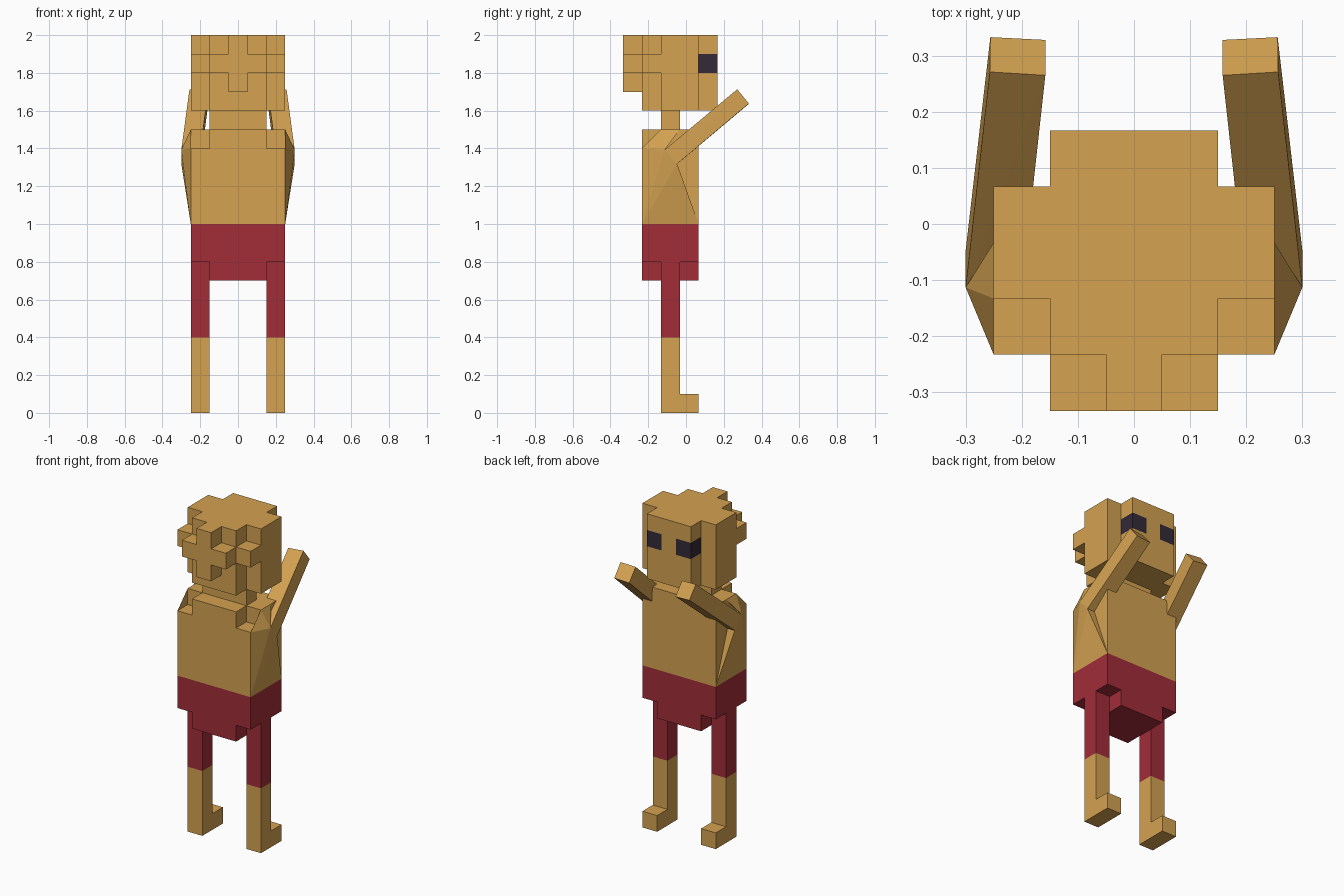
import bpy, bmesh
from mathutils import Vector

if "Cube" in bpy.data.objects:
    bpy.data.objects.remove(bpy.data.objects["Cube"])


def material(name, rgb):
    m = bpy.data.materials.new(name)
    m.diffuse_color = (*rgb, 1)
    m.use_nodes = True
    m.node_tree.nodes["Principled BSDF"].inputs["Base Color"].default_value = m.diffuse_color
    return m


TAN = material("tan skin", (0.66, 0.36, 0.083))
RED = material("dark red cloth", (0.36, 0.026, 0.04))
DARK = material("dark eyes", (0.033, 0.023, 0.037))


def finish(bm, name, mat, mirror):
    mesh = bpy.data.meshes.new(name)
    bmesh.ops.recalc_face_normals(bm, faces=bm.faces)
    bm.to_mesh(mesh)
    bm.free()
    mesh.materials.append(mat)
    ob = bpy.data.objects.new(name, mesh)
    bpy.context.collection.objects.link(ob)
    if mirror:
        ob.modifiers.new("mirror", 'MIRROR').use_mirror_merge = False
    return ob


def boxes(name, mat, *spans, mirror=False):
    """One object from boxes given as (x0, x1, y0, y1, z0, z1)."""
    bm = bmesh.new()
    for x0, x1, y0, y1, z0, z1 in spans:
        for v in bmesh.ops.create_cube(bm, size=1)["verts"]:
            v.co = Vector((x1 if v.co.x > 0 else x0,
                           y1 if v.co.y > 0 else y0,
                           z1 if v.co.z > 0 else z0))
    return finish(bm, name, mat, mirror)


def hull(name, mat, points, mirror=True):
    bm = bmesh.new()
    for p in points:
        bm.verts.new(p)
    bmesh.ops.convex_hull(bm, input=bm.verts)
    return finish(bm, name, mat, mirror)


# Depth steps of the block grid, from hair knot (-y) to face (+y)
Y0, Y1, Y2, Y3, Y4, Y5 = (-0.333 + 0.1 * i for i in range(6))

# Legs and feet
boxes("lower_legs", TAN, (.15, .25, Y2, Y3, 0, .4),
      (.15, .25, Y3, Y4, 0, .1), mirror=True)
boxes("trouser_legs", RED, (.15, .25, Y2, Y3, .4, .8), mirror=True)

# Shorts
boxes("shorts", RED, (-.25, .25, Y1, Y4, .8, 1), (-.15, .15, Y1, Y4, .7, .8))

# Torso, shoulder step and neck
boxes("torso", TAN, (-.25, .25, Y1, Y4, 1, 1.4),
      (-.15, .15, Y1, Y2, 1.4, 1.5), (-.25, .25, Y2, Y4, 1.4, 1.5))
boxes("neck", TAN, (-.15, .15, Y2, Y3, 1.5, 1.6))

# Elbow edge shared by the arm and the flared sides
ea, eb = (.3, -.113, 1.393), (.3, -.047, 1.318)
hull("flared_sides", TAN, [ea, eb, (.25, *ea[1:]), (.25, *eb[1:]),
                           (.25, Y1, 1.4), (.25, Y1, 1), (.25, Y4, 1)])
hull("shoulders", TAN, [ea, (.25, Y1, 1.4), (.25, Y2, 1.4),
                        (.25, Y2, 1.5), (.25, Y3, 1.5)])

# Raised forearms
hull("arms", TAN, [ea, eb, (.2, -.117, 1.387), (.2, -.053, 1.312),
                   (.257, .271, 1.713), (.256, .333, 1.638),
                   (.158, .265, 1.707), (.158, .328, 1.632)])

# Head with stepped back hair
boxes("head", TAN, (-.25, .25, Y2, Y4, 1.6, 2),
      (-.15, .15, Y1, Y2, 1.6, 2), (-.25, .25, Y1, Y2, 1.8, 1.9))
boxes("hair_knot", TAN, (-.05, .05, Y0, Y1, 1.7, 2),
      (-.15, -.05, Y0, Y1, 1.8, 1.9), (.05, .15, Y0, Y1, 1.8, 1.9))

# Face with corner eyes
boxes("face", TAN, (-.15, .15, Y4, Y5, 1.6, 1.8),
      (-.05, .05, Y4, Y5, 1.8, 1.9), (-.15, .15, Y4, Y5, 1.9, 2))
boxes("eyes", DARK, (.05, .15, Y4, Y5, 1.8, 1.9), mirror=True)
